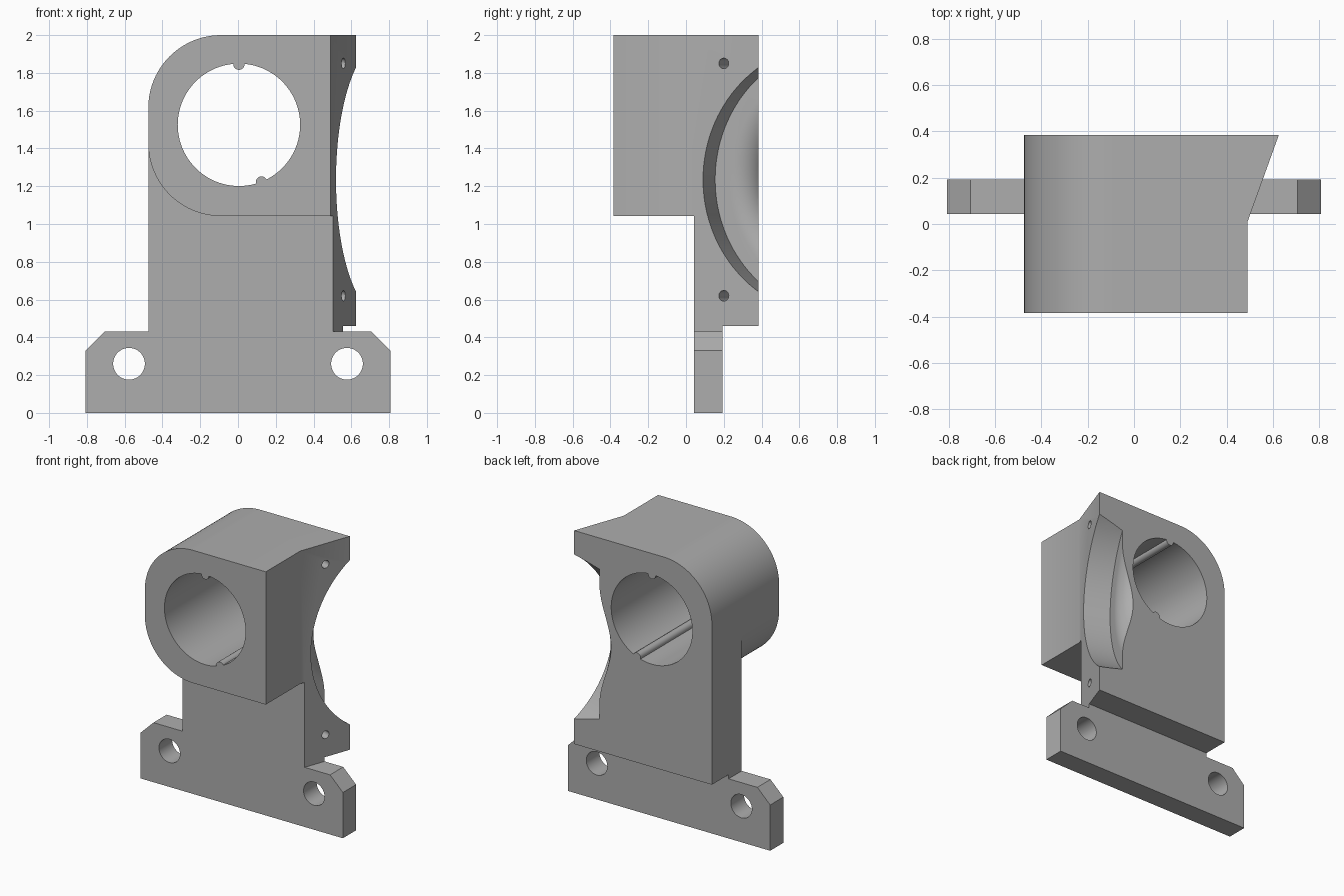
import bpy, bmesh, math
from mathutils import Vector, Matrix

if "Cube" in bpy.data.objects:
    bpy.data.objects.remove(bpy.data.objects["Cube"], do_unlink=True)

grey = bpy.data.materials.new("plain_grey")
grey.use_nodes = True
colour = (0.42, 0.42, 0.42, 1)
grey.diffuse_color = colour
grey.node_tree.nodes["Principled BSDF"].inputs["Base Color"].default_value = colour


def make_object(name, bm):
    bmesh.ops.recalc_face_normals(bm, faces=bm.faces)
    mesh = bpy.data.meshes.new(name)
    bm.to_mesh(mesh)
    bm.free()
    mesh.materials.append(grey)
    ob = bpy.data.objects.new(name, mesh)
    bpy.context.collection.objects.link(ob)
    return ob


def prism(name, outline, axis, low, high):
    """Extrude an outline along y (outline in x, z) or z (outline in x, y)."""
    bm = bmesh.new()
    place = (lambda a, b: (a, low, b)) if axis == "y" else (lambda a, b: (a, b, low))
    face = bm.faces.new([bm.verts.new(place(a, b)) for a, b in outline])
    moved = bmesh.ops.extrude_face_region(bm, geom=[face])["geom"]
    shift = Vector((0, high - low, 0)) if axis == "y" else Vector((0, 0, high - low))
    bmesh.ops.translate(bm, vec=shift, verts=[v for v in moved if isinstance(v, bmesh.types.BMVert)])
    return make_object(name, bm)


def box(name, x0, x1, y0, y1, z0, z1):
    return prism(name, [(x0, z0), (x1, z0), (x1, z1), (x0, z1)], "y", y0, y1)


def rod(name, centre, direction, radius, length, sides=48):
    bm = bmesh.new()
    turn = Vector(direction).to_track_quat("Z", "Y").to_matrix().to_4x4()
    bmesh.ops.create_cone(bm, cap_ends=True, segments=sides, radius1=radius, radius2=radius,
                          depth=length, matrix=Matrix.Translation(centre) @ turn)
    return make_object(name, bm)


def arc(cx, cz, radius, start, end, steps):
    return [(cx + radius * math.cos(math.radians(start + (end - start) * i / steps)),
             cz + radius * math.sin(math.radians(start + (end - start) * i / steps)))
            for i in range(steps + 1)]


def combine(ob, other, operation):
    mod = ob.modifiers.new("combine", "BOOLEAN")
    mod.operation, mod.solver, mod.object = operation, "EXACT", other
    bpy.context.view_layer.objects.active = ob
    bpy.ops.object.modifier_apply(modifier=mod.name)
    bpy.data.objects.remove(other, do_unlink=True)


# Head block, rounded on its right-hand side
radius = 0.385
outline = arc(-0.09, 2 - radius, radius, 90, 180, 24) + arc(-0.09, 1.042 + radius, radius, 180, 270, 24)
bracket = prism("bearing_bracket", outline + [(0.8, 1.042), (0.8, 2)], "y", -0.383, 0.383)

# Upright, neck and foot plate
foot = [(-0.807, 0), (0.807, 0), (0.807, 0.33), (0.705, 0.43), (-0.705, 0.43), (-0.807, 0.33)]
combine(bracket, box("upright", -0.475, 0.75, 0.043, 0.383, 0.46, 1.55), "UNION")
combine(bracket, box("neck", -0.475, 0.7, 0.043, 0.193, 0.3, 0.6), "UNION")
combine(bracket, prism("foot_plate", foot, "y", 0.043, 0.193), "UNION")

# Slanted left side
corner = Vector((0.49, 0.01, 0))
along = Vector((0.339, 0.941, 0)).normalized()
normal = Vector((along.y, -along.x, 0))
far = corner + along
side = [(0.49, -1), (2, -1), (2, far.y), (far.x, far.y), (corner.x, corner.y)]
combine(bracket, prism("side_cutter", side, "z", 0.43, 2.2), "DIFFERENCE")

# Bore with two thin ribs along its wall
bore = rod("bore_cutter", (0.005, 0, 1.525), (0, 1, 0), 0.324, 1, 96)
for x, z in ((0.005, 1.846), (0.124, 1.222)):
    combine(bore, rod("rib", (x, 0, z), (0, 1, 0), 0.03, 1.2, 24), "DIFFERENCE")
combine(bracket, bore, "DIFFERENCE")

# Mounting holes in the foot
for x in (-0.577, 0.577):
    combine(bracket, rod("foot_hole", (x, 0.12, 0.26), (0, 1, 0), 0.084, 0.4), "DIFFERENCE")

# Round recess in the slanted side, its floor curving inwards
rim = 0.72
bm = bmesh.new()
profile = [(0, 0.3), (rim, 0.3), (rim, -0.19)]
profile += arc(0.64, -0.333, 0.143, 90, 157, 12) + [(0, -0.278)]
verts = [bm.verts.new((r, 0, z)) for r, z in profile]
edges = [bm.edges.new(pair) for pair in zip(verts, verts[1:])]
bmesh.ops.spin(bm, geom=verts + edges, cent=(0, 0, 0), axis=(0, 0, 1),
               angle=math.tau, steps=128, use_duplicate=False)
bmesh.ops.remove_doubles(bm, verts=bm.verts, dist=0.0001)
centre = corner + along * (0.085 + rim) + Vector((0, 0, 1.235))
turn = normal.to_track_quat("Z", "Y").to_matrix().to_4x4()
bmesh.ops.transform(bm, matrix=Matrix.Translation(centre) @ turn, verts=bm.verts)
combine(bracket, make_object("recess_cutter", bm), "DIFFERENCE")

# Small screw holes above and below the recess
for z in (0.62, 1.85):
    spot = corner + along * 0.202 + Vector((0, 0, z))
    combine(bracket, rod("screw_hole", spot, normal, 0.028, 0.4, 24), "DIFFERENCE")

bpy.ops.object.select_all(action="DESELECT")
bracket.select_set(True)
bpy.context.view_layer.objects.active = bracket
bpy.ops.object.shade_smooth_by_angle(angle=math.radians(30))
